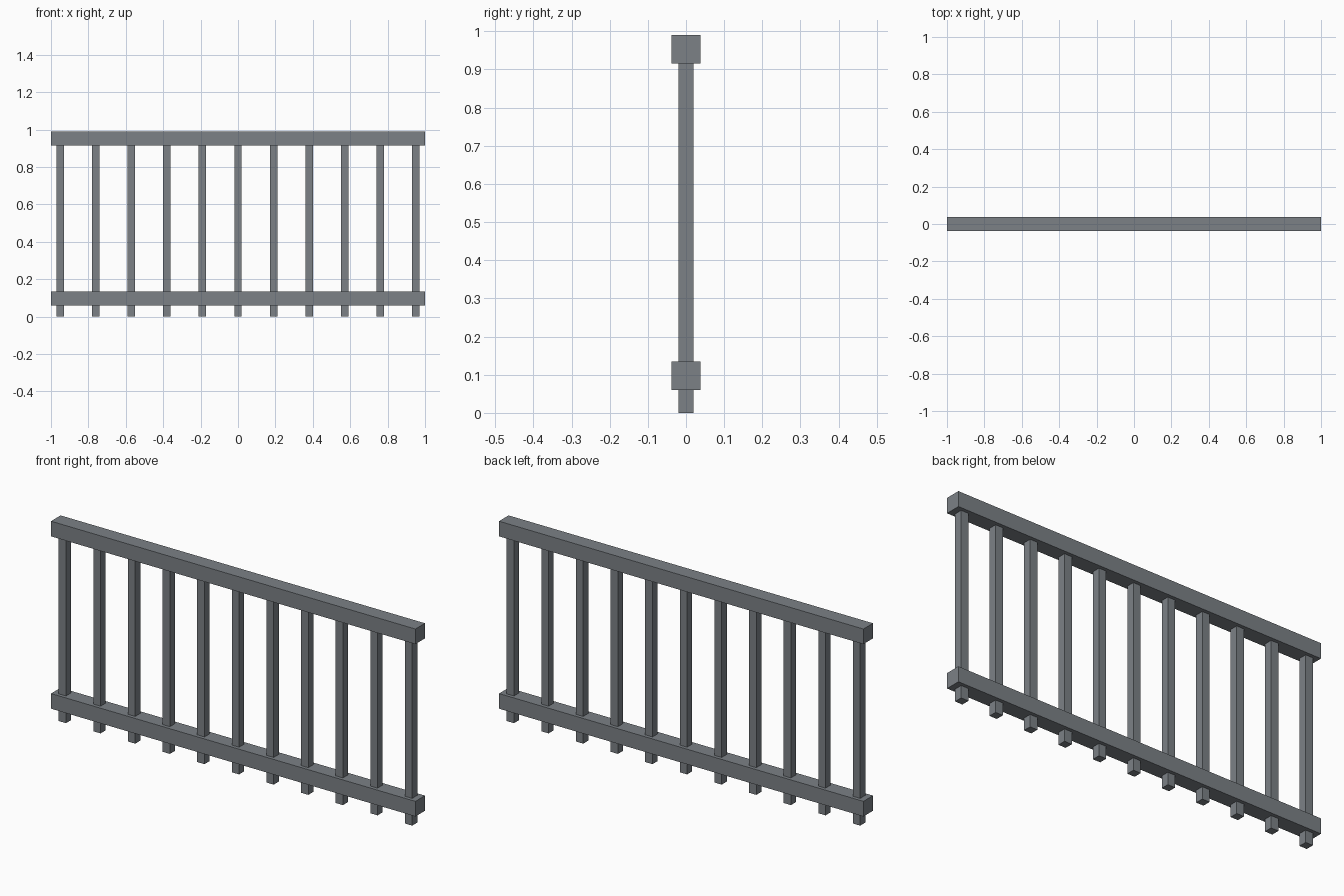
import bpy

cube = bpy.data.objects.get("Cube")
if cube:
    bpy.data.objects.remove(cube, do_unlink=True)

# Single painted-metal colour
COLOUR = (0.2, 0.22, 0.24, 1.0)
metal = bpy.data.materials.new("slate_grey_metal")
metal.use_nodes = True
metal.diffuse_color = COLOUR
metal.node_tree.nodes["Principled BSDF"].inputs["Base Color"].default_value = COLOUR


def box(name, x, z_low, z_high, width, depth):
    """Upright box centred on y = 0, spanning z_low to z_high."""
    bpy.ops.mesh.primitive_cube_add(size=1, location=(x, 0, (z_low + z_high) / 2))
    obj = bpy.context.object
    obj.name = name
    obj.scale = (width, depth, z_high - z_low)
    bpy.ops.object.transform_apply(location=False, rotation=False, scale=True)
    obj.data.materials.append(metal)
    return obj


LENGTH = 2.0
RAIL = 0.075      # square rail section
BAR = 0.04        # square baluster section
TOP = 0.99
LOW = 0.06        # underside of the lower rail
COUNT = 11
SPACING = 0.19

# Horizontal rails
box("top_rail", 0, TOP - RAIL, TOP, LENGTH, RAIL)
box("bottom_rail", 0, LOW, LOW + RAIL, LENGTH, RAIL)

# Evenly spaced balusters, running through the lower rail into the top rail
for i in range(COUNT):
    x = (i - (COUNT - 1) / 2) * SPACING
    box(f"baluster_{i + 1}", x, 0, TOP - RAIL + 0.005, BAR, BAR)
